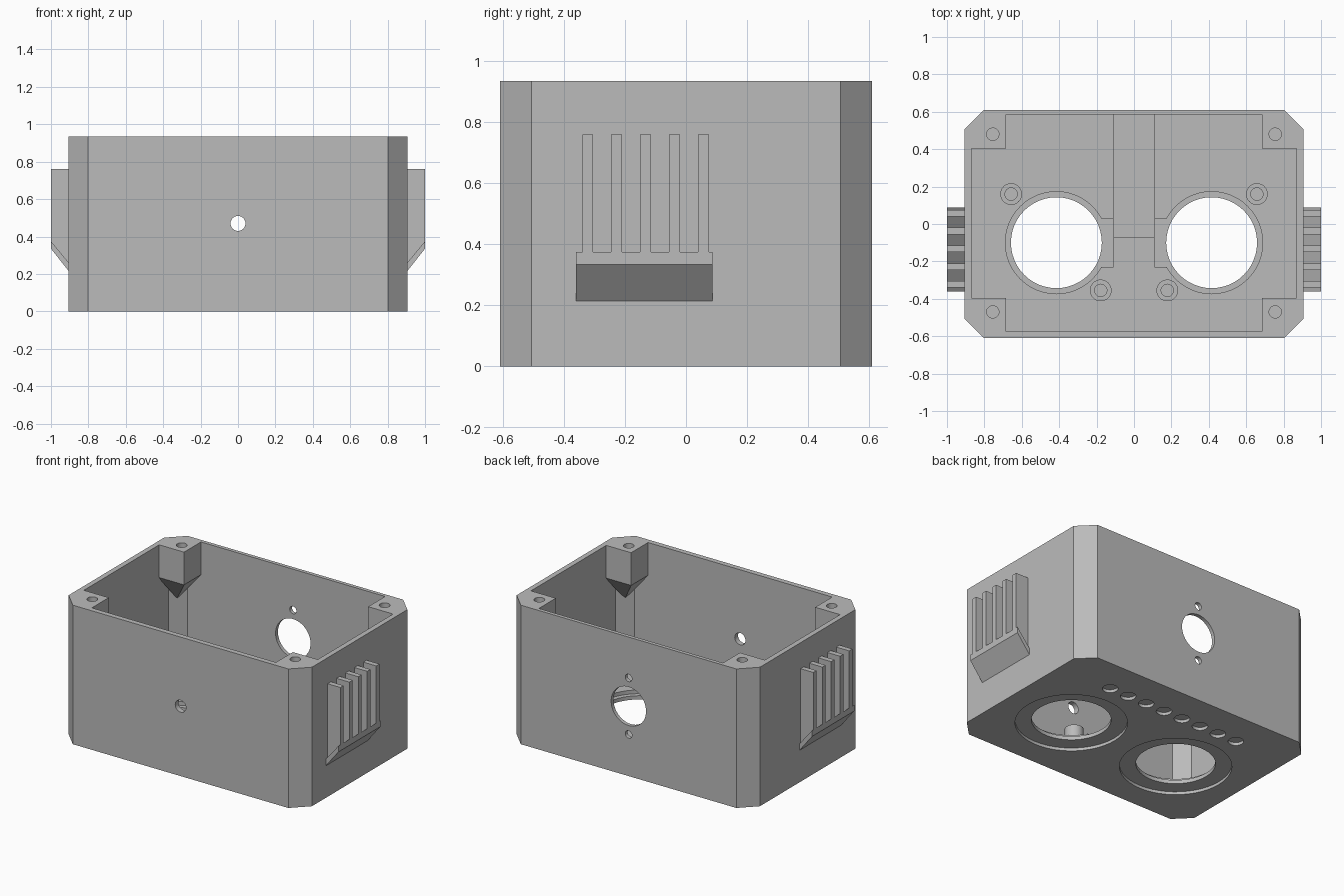
import bpy
import bmesh
import math
from mathutils import Vector

if "Cube" in bpy.data.objects:
    bpy.data.objects.remove(bpy.data.objects["Cube"], do_unlink=True)

grey = bpy.data.materials.new("plain grey")
grey.use_nodes = True
GREY = (0.5, 0.5, 0.5, 1)
grey.diffuse_color = GREY
grey.node_tree.nodes["Principled BSDF"].inputs["Base Color"].default_value = GREY

HEIGHT, FLOOR = 0.935, 0.07
WEB_LOW, WEB_TOP = 0.02, 0.045
EYE_X, EYE_Y = 0.415, -0.1
SIDES = (-1, 1)


def finish(name, bm):
    """Turn a bmesh into a named grey object."""
    bmesh.ops.recalc_face_normals(bm, faces=bm.faces)
    mesh = bpy.data.meshes.new(name)
    bm.to_mesh(mesh)
    bm.free()
    mesh.materials.append(grey)
    obj = bpy.data.objects.new(name, mesh)
    bpy.context.collection.objects.link(obj)
    return obj


def prism(name, profile, low, high, axis="z"):
    """Extrude a flat profile: (x, y) along z, or (x, z) along y."""
    bm = bmesh.new()
    place = (lambda a, b, c: (a, b, c)) if axis == "z" else (lambda a, b, c: (a, c, b))
    face = bm.faces.new([bm.verts.new(place(a, b, low)) for a, b in profile])
    new = bmesh.ops.extrude_face_region(bm, geom=[face])["geom"]
    bmesh.ops.translate(bm, vec=Vector(place(0, 0, high - low)),
                        verts=[v for v in new if isinstance(v, bmesh.types.BMVert)])
    return finish(name, bm)


def circle(a, b, radius, count=48):
    steps = [math.tau * i / count for i in range(count)]
    return [(a + radius * math.cos(t), b + radius * math.sin(t)) for t in steps]


def rect(x0, x1, y0, y1):
    return [(x0, y0), (x1, y0), (x1, y1), (x0, y1)]


def octagon(x, y0, y1, cut):
    """Rectangle with four chamfered corners."""
    return [(-x, y0 + cut), (-x + cut, y0), (x - cut, y0), (x, y0 + cut),
            (x, y1 - cut), (x - cut, y1), (-x + cut, y1), (-x, y1 - cut)]


def carve(obj, *cutters):
    """Subtract the cutters one by one and remove them."""
    bpy.context.view_layer.objects.active = obj
    for cutter in cutters:
        cutter.hide_render = True
        mod = obj.modifiers.new("cut", "BOOLEAN")
        mod.operation, mod.solver, mod.object = "DIFFERENCE", "EXACT", cutter
        bpy.ops.object.modifier_apply(modifier=mod.name)
        bpy.data.objects.remove(cutter, do_unlink=True)


def smooth(obj):
    bpy.ops.object.select_all(action="DESELECT")
    obj.select_set(True)
    bpy.context.view_layer.objects.active = obj
    bpy.ops.object.shade_smooth_by_angle(angle=math.radians(25))


# Open box with chamfered corners
case = prism("case", octagon(0.905, -0.61, 0.61, 0.103), 0, HEIGHT)
carve(case, prism("cavity", octagon(0.87, -0.575, 0.585, 0.083), FLOOR, 1.2))

# Cable channel in the floor
carve(case, prism("channel", rect(-0.11, 0.11, -0.07, 0.585), 0.035, 0.1))

# Two round openings, each with a seat above, a side notch and a recess below
for s in SIDES:
    x = s * EYE_X
    inner, outer = sorted((s * 0.11, s * 0.25))
    carve(case,
          prism("seat", circle(x, EYE_Y, 0.273), WEB_TOP, 0.1),
          prism("notch", rect(inner, outer, -0.23, 0.03), WEB_TOP, 0.1),
          prism("recess", circle(x, EYE_Y, 0.343), -0.1, WEB_LOW),
          prism("opening", circle(x, EYE_Y, 0.243), -0.1, 0.2))

# Row of shallow round dimples under the floor
for i in range(8):
    carve(case, prism("dimple", circle(-0.5 + i / 7, 0.37, 0.048, 32), -0.1, WEB_LOW))

# Holes through the front and back walls
carve(case,
      prism("front_hole", circle(0, 0.47, 0.04, 32), -0.7, -0.5, "y"),
      prism("back_hole", circle(0, 0.47, 0.13), 0.5, 0.7, "y"))
for s in SIDES:
    carve(case, prism("screw_hole", circle(0, 0.47 + s * 0.19, 0.025, 24), 0.5, 0.7, "y"))
smooth(case)

# Corner posts that taper down into the corners, with blind screw holes
for sx in SIDES:
    for sy in SIDES:
        shift = 0 if sy > 0 else 0.01
        outline = [(0.685, 0.405), (0.88, 0.405), (0.88, 0.505), (0.79, 0.595), (0.685, 0.595)]
        outline = [(sx * x, sy * (y - shift * (y < 0.45))) for x, y in outline]
        bm = bmesh.new()
        top = [bm.verts.new((x, y, HEIGHT)) for x, y in outline]
        low = [bm.verts.new((x, y, 0.715)) for x, y in outline]
        tip = bm.verts.new((sx * 0.835, sy * 0.545, 0.53))
        bm.faces.new(top)
        for i in range(len(top)):
            j = (i + 1) % len(top)
            bm.faces.new((top[i], top[j], low[j], low[i]))
            bm.faces.new((low[i], low[j], tip))
        name = ("front" if sy < 0 else "back") + ("_left" if sx > 0 else "_right") + "_post"
        post = finish(name, bm)
        carve(post, prism("bore", circle(sx * 0.755, sy * (0.48 - shift), 0.033, 32), 0.77, 1.1))
        smooth(post)

# Hollow standoffs on the floor
for s in SIDES:
    for name, x, y in (("outer_standoff", 0.657, 0.16), ("inner_standoff", 0.178, -0.355)):
        standoff = prism(name, circle(s * x, y, 0.058, 32), FLOOR - 0.01, 0.155)
        carve(standoff, prism("bore", circle(s * x, y, 0.033, 32), FLOOR + 0.002, 0.3))
        smooth(standoff)

# Side grilles: sloping shelf with five upright fins
shelf = [(0.9, 0.209), (1, 0.335), (1, 0.375), (0.9, 0.254)]
fin = [(0.9, 0.24), (1, 0.36), (1, 0.76), (0.9, 0.76)]
for s in SIDES:
    side = "left" if s > 0 else "right"
    prism(side + "_shelf", [(s * x, z) for x, z in shelf], -0.36, 0.087, "y")
    for i in range(5):
        y = -0.34 + i * 0.095
        prism(side + "_fin", [(s * x, z) for x, z in fin], y, y + 0.035, "y")
